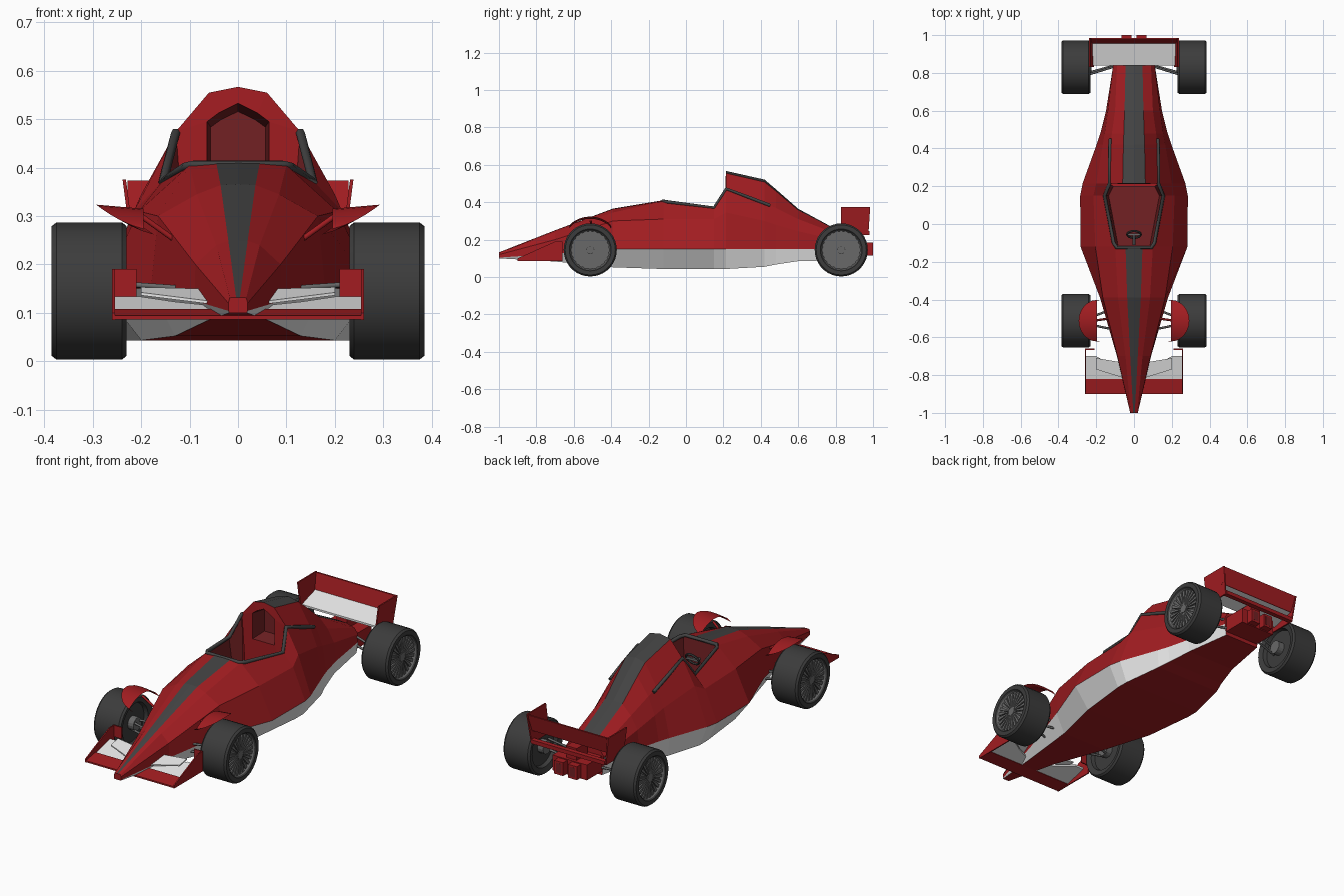
import bpy, bmesh, math
from mathutils import Vector

if "Cube" in bpy.data.objects:
    bpy.data.objects.remove(bpy.data.objects["Cube"])

def mat(name, c):
    m = bpy.data.materials.new(name)
    m.diffuse_color = (*c, 1)
    m.use_nodes = True
    m.node_tree.nodes["Principled BSDF"].inputs["Base Color"].default_value = m.diffuse_color
    return m

RED = mat("red paint", (0.36, 0.012, 0.015))
DARK = mat("dark red interior", (0.17, 0.015, 0.017))
BLACK = mat("charcoal stripe", (0.055, 0.055, 0.055))
WHITE = mat("white paint", (0.8, 0.8, 0.8))
TYRE = mat("tyre rubber", (0.045, 0.045, 0.045))
GREY = mat("grey metal", (0.14, 0.14, 0.14))

def mesh(name, verts, faces, mats, idx=None, smooth=False):
    me = bpy.data.meshes.new(name)
    me.from_pydata([tuple(v) for v in verts], [], faces)
    for m in mats:
        me.materials.append(m)
    if idx:
        me.polygons.foreach_set("material_index", idx)
    bm = bmesh.new()
    bm.from_mesh(me)
    bmesh.ops.remove_doubles(bm, verts=bm.verts, dist=1e-5)
    bmesh.ops.delete(bm, geom=[v for v in bm.verts if not v.link_faces], context='VERTS')
    bmesh.ops.recalc_face_normals(bm, faces=bm.faces)
    bm.to_mesh(me)
    bm.free()
    ob = bpy.data.objects.new(name, me)
    bpy.context.collection.objects.link(ob)
    if smooth:
        bpy.ops.object.select_all(action='DESELECT')
        ob.select_set(True)
        bpy.context.view_layer.objects.active = ob
        bpy.ops.object.shade_smooth_by_angle(angle=math.radians(35))
    return ob

def slab(name, a, b, m):
    """Solid between two matching outlines."""
    n = len(a)
    faces = [tuple(range(n)), tuple(range(n, 2 * n))]
    faces += [(i, (i + 1) % n, n + (i + 1) % n, n + i) for i in range(n)]
    return mesh(name, list(a) + list(b), faces, [m])

def prism(name, yz, x0, x1, m):
    return slab(name, [(x0, y, z) for y, z in yz], [(x1, y, z) for y, z in yz], m)

def box(name, x0, x1, y0, y1, z0, z1, m):
    return prism(name, [(y0, z0), (y1, z0), (y1, z1), (y0, z1)], x0, x1, m)

def tube(name, pts, r, m):
    cu = bpy.data.curves.new(name, 'CURVE')
    cu.dimensions = '3D'
    cu.bevel_depth, cu.bevel_resolution, cu.use_fill_caps = r, 1, True
    sp = cu.splines.new('POLY')
    sp.points.add(len(pts) - 1)
    for p, c in zip(sp.points, pts):
        p.co = (*c, 1)
    cu.materials.append(m)
    ob = bpy.data.objects.new(name, cu)
    bpy.context.collection.objects.link(ob)
    return ob

# Body shell: stations of y, then (x, z) for ridge, stripe edge, shoulder, waist, paint line, floor
stations = [
    (-1.0, .132, (.004, .132), (.017, .131), (.02, .12), (.02, .104), (.018, .1)),
    (-.7, .25, (.02, .249), (.045, .24), (.088, .2), (.09, .125), (.065, .083)),
    (-.39, .366, (.036, .364), (.085, .345), (.165, .3), (.18, .15), (.13, .052)),
    (-.12, .411, (.045, .41), (.1, .405), (.205, .31), (.283, .15), (.2, .043)),
    (.15, .37, (.05, .37), (.158, .37), (.215, .31), (.285, .15), (.23, .043)),
    (.215, .567, (.06, .555), (.128, .475), (.2, .345), (.272, .15), (.23, .043)),
    (.42, .521, (.056, .508), (.125, .395), (.165, .3), (.198, .15), (.19, .055)),
    (.48, .47, (.054, .46), (.117, .37), (.155, .28), (.178, .15), (.17, .067)),
    (.6, .365, (.05, .358), (.1, .31), (.138, .245), (.148, .15), (.14, .085)),
    (.84, .235, (.045, .232), (.09, .218), (.11, .19), (.11, .15), (.1, .09)),
]
verts, faces, idx = [], [], []
for y, zt, *half in stations:
    verts += [(0, y, zt)] + [(x, y, z) for x, z in half] + [(-x, y, z) for x, z in half[::-1]]
paint = [1, 0, 0, 0, 2, 0, 2, 0, 0, 0, 1]
for j in range(len(stations) - 1):
    for i in range(11):
        if j in (3, 4) and i in (0, 1, 9, 10):
            continue  # open cockpit
        k = (i + 1) % 11
        faces.append((j * 11 + i, j * 11 + k, j * 11 + 11 + k, j * 11 + 11 + i))
        idx.append(paint[i])
n = len(verts)
faces += [tuple(range(11)), tuple(range(n - 11, n))]
idx += [0, 0]
mesh("body_shell", verts, faces, [RED, BLACK, WHITE], idx)

# Cockpit tub hanging from the rim
rim = [(.128, .215, .475), (.158, .15, .37), (.1, -.12, .405)]
rim += [(-x, y, z) for x, y, z in rim[::-1]]
low = [(x * .85, min(max(y, -.11), .2), .2) for x, y, z in rim]
mesh("cockpit_tub", rim + low, [(i, i + 1, i + 7, i + 6) for i in range(5)] + [tuple(range(6, 12))], [DARK])

# Air intake: front of the engine cover with a recessed hexagonal mouth
outer = [(0, .567), (.06, .555), (.128, .475), (.109, .2), (-.109, .2), (-.128, .475), (-.06, .555)]
inner = [(0, .533), (.04, .513), (.064, .495), (.064, .36), (-.064, .36), (-.064, .495), (-.04, .513)]
loops = [[(x, .215, z) for x, z in outer], [(x, .212, z) for x, z in inner],
         [(x * .88, .3, .42 + (z - .42) * .85) for x, z in inner]]
faces = [(r * 7 + i, r * 7 + (i + 1) % 7, r * 7 + 7 + (i + 1) % 7, r * 7 + 7 + i)
         for r in range(2) for i in range(7)] + [tuple(range(14, 21))]
mesh("air_intake", sum(loops, []), faces, [RED, DARK], [0] * 7 + [1] * 8)

# Dark trim round the cockpit, running back along the engine cover
trim = [(.126, .45, .383), (.129, .34, .425), (.129, .215, .472), (.155, .15, .37), (.108, -.1, .402), (.092, -.124, .406)]
tube("cockpit_trim", trim + [(-x, y, z) for x, y, z in trim[::-1]], .0095, BLACK)

# Steering wheel
bpy.ops.mesh.primitive_torus_add(major_radius=.036, minor_radius=.006, major_segments=20, minor_segments=6,
                                 location=(0, -.055, .33), rotation=(math.radians(60), 0, 0))
wheel = bpy.context.object
wheel.name = "steering_wheel"
wheel.data.materials.append(BLACK)
box("steering_spoke", -.034, .034, -.06, -.05, .324, .336, GREY)
tube("steering_column", [(0, -.055, .33), (0, -.11, .31)], .008, GREY)

# Wheels: lathed tyre and rim with spokes
def road_wheel(name, s, yc, zc=.145, seg=36):
    prof = [(0, .258), (.1, .258), (.106, .238), (.134, .23), (.142, .24), (.142, .375), (.134, .385),
            (.112, .385), (.106, .379), (.1, .364), (0, .364)]
    cols = [0, 0, 0, 0, 0, 0, 0, 0, 1, 1]
    v, f, c = [], [], []
    for k in range(seg):
        a = math.tau * k / seg
        v += [(s * x, yc + r * math.cos(a), zc + r * math.sin(a)) for r, x in prof]
    m = len(prof)
    for k in range(seg):
        for i in range(m - 1):
            q = (k + 1) % seg
            f.append((k * m + i, k * m + i + 1, q * m + i + 1, q * m + i))
            c.append(cols[i])
    mesh(name, v, f, [TYRE, GREY], c, smooth=True)
    v, f = [], []
    for k in range(24):  # spokes as small ridges
        a = math.tau * k / 24
        d, t = Vector((0, math.cos(a), math.sin(a))), Vector((0, -math.sin(a), math.cos(a)))
        o, b = Vector((s * .36, yc, zc)), len(v)
        for r, w in ((.02, .002), (.103, .008)):
            for x, e in ((0, -1), (.012, -1), (.012, 1), (0, 1)):
                v.append(o + d * r + t * w * e + Vector((s * x, 0, 0)))
        f += [(b + i, b + (i + 1) % 4, b + 4 + (i + 1) % 4, b + 4 + i) for i in range(4)]
    mesh(name + "_spokes", v, f, [GREY])
    for x0, x1, r, part in ((.36, .374, .022, "_hub"), (.225, .26, .035, "_inner_hub")):
        ring = [(yc + r * math.cos(math.tau * k / 16), zc + r * math.sin(math.tau * k / 16)) for k in range(16)]
        prism(name + part, ring, s * x0, s * x1, GREY)

for s, side in ((-1, "left"), (1, "right")):
    road_wheel("front_wheel_" + side, s, -.512)
    road_wheel("rear_wheel_" + side, s, .83)

    # Suspension arms
    arms = [(.1, -.56, .15, -.53, .16), (.14, -.46, .15, -.5, .16), (.1, -.56, .11, -.53, .12),
            (.14, -.46, .11, -.5, .12), (.1, .835, .18, .79, .17), (.1, .84, .13, .8, .12)]
    for x, y, z, y2, z2 in arms:
        tube("suspension_arm_" + side, [(s * x, y, z), (s * .245, y2, z2)], .006, GREY)

    # Curved fender above the front wheel, sweeping up and outward
    top, low = [], []
    for k in range(13):
        a = math.pi * k / 12
        x, dy = .195 + .098 * math.sin(a), .11 * math.cos(a)
        z = .3 + .24 * (x - .195) - 2.2 * dy * dy
        top.append((s * x, -.512 + dy, z))
        low.append((s * (x - .022), -.512 + dy, z - .012))
    mid = [(s * .195, y, .315 - 3.2 * (y + .512) ** 2) for x, y, z in top]
    f = []
    for r in range(2):
        f += [(r * 13 + k, r * 13 + k + 1, r * 13 + 14 + k, r * 13 + 13 + k) for k in range(12)]
    f += [(26 + k, 27 + k, k + 1, k) for k in range(12)]
    mesh("front_fender_" + side, mid + top + low, f, [RED], smooth=True)
    tube("fender_stay_" + side, [(s * .13, -.5, .25), (s * .2, -.51, .3)], .006, RED)

    # Front wing: red leading plate, white plates, end plate and rear flap
    prism("front_wing_nose_" + side, [(-.9, .086), (-.82, .09), (-.82, .108), (-.9, .094)], 0, s * .26, RED)
    plan = [(.03, -.82), (.258, -.82), (.258, -.7), (.2, -.7), (.13, -.74), (.03, -.78)]
    zf = lambda y: .102 + (y + .82) * .26
    slab("front_wing_plate_" + side, [(s * x, y, zf(y)) for x, y in plan],
         [(s * x, y, zf(y) - .01) for x, y in plan], WHITE)
    plan = [(.04, -.82, .122), (.2, -.77, .142), (.2, -.71, .153), (.08, -.73, .15)]
    slab("front_wing_flap_" + side, [(s * x, y, z) for x, y, z in plan],
         [(s * x, y, z - .006) for x, y, z in plan], WHITE)
    prism("front_end_plate_" + side, [(-.9, .085), (-.66, .085), (-.66, .19), (-.7, .19), (-.9, .1)],
          s * .254, s * .26, RED)
    box("front_end_flap_" + side, s * .21, s * .258, -.666, -.66, .13, .19, RED)

    # Rear wing end plate, splayed outward
    yz = [(.83, .225), (.975, .225), (.985, .375), (.83, .375)]
    slab("rear_end_plate_" + side, [(s * (.212 + (z - .225) * .13), y, z) for y, z in yz],
         [(s * (.219 + (z - .225) * .13), y, z) for y, z in yz], RED)

# Rear wing, crossbar, tail box and lamps
prism("rear_wing_plane", [(.84, .25), (.96, .285), (.96, .295), (.84, .26)], -.219, .219, WHITE)
prism("rear_wing_flap", [(.952, .285), (.963, .285), (.985, .373), (.976, .373)], -.228, .228, RED)
box("rear_crossbar", -.214, .214, .955, .98, .225, .245, RED)
box("tail_box", -.1, .1, .84, .965, .11, .19, RED)
box("wing_post", -.03, .03, .86, .95, .18, .252, RED)
for x in (-.04, .04):
    box("tail_lamp", x - .026, x + .026, .96, 1.0, .115, .185, RED)
    box("tail_lamp_face", x - .016, x + .016, .995, 1.0005, .125, .175, DARK)
